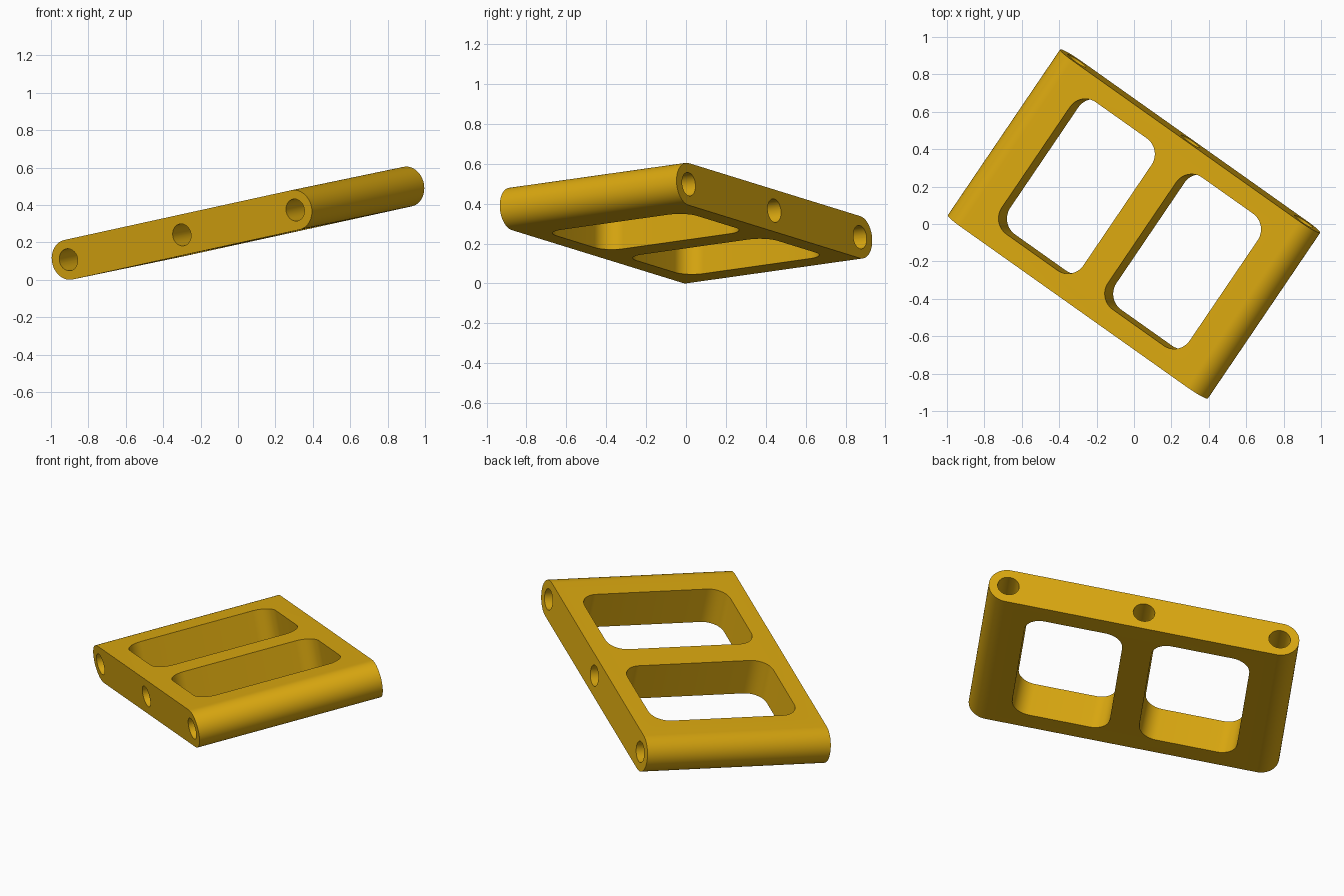
import bpy, bmesh, math
from mathutils import Vector, Matrix

if "Cube" in bpy.data.objects:
    bpy.data.objects.remove(bpy.data.objects["Cube"])

S = 0.01078                       # size of one plan unit
HALF_L, HALF_W, R = 70, 50, 10    # end-axis offset, half depth, end radius

# Tilted frame: u = long direction, v = hole direction, w = plate normal
u = Vector((0.803, -0.569, 0.176)).normalized()
v = Vector((0.566, 0.816, 0.118))
v = (v - u * v.dot(u)).normalized()
w = u.cross(v)
frame = Matrix((u, v, w)).transposed().to_4x4()


def arc(cx, cy, r, a0, a1, n):
    return [(cx + r * math.cos(math.radians(a0 + (a1 - a0) * i / n)),
             cy + r * math.sin(math.radians(a0 + (a1 - a0) * i / n))) for i in range(n + 1)]


def prism(name, outline, half, along):
    """Extrude an outline by +-half along local v or w."""
    def place(p, h):
        return Vector((p[0], h, p[1]) if along == 'v' else (p[0], p[1], h)) * S
    bm = bmesh.new()
    lo = [bm.verts.new(place(p, -half)) for p in outline]
    hi = [bm.verts.new(place(p, half)) for p in outline]
    bm.faces.new(lo)
    bm.faces.new(hi)
    for i in range(len(lo)):
        j = (i + 1) % len(lo)
        bm.faces.new((lo[i], lo[j], hi[j], hi[i]))
    bmesh.ops.recalc_face_normals(bm, faces=bm.faces[:])
    me = bpy.data.meshes.new(name)
    bm.to_mesh(me)
    bm.free()
    ob = bpy.data.objects.new(name, me)
    bpy.context.collection.objects.link(ob)
    return ob


# Plate with two rounded long ends
plate = prism("link_plate",
              arc(HALF_L, 0, R, -90, 90, 32) + arc(-HALF_L, 0, R, 90, 270, 32), HALF_W, 'v')

# Cutters: three bores along the depth and two rounded windows
cutters = [prism("bore_cutter", arc(x, 0, 5.5, 0, 360, 40)[:-1], HALF_W + 5, 'v')
           for x in (-HALF_L, 0, HALF_L)]
for side in (-1, 1):
    cx, hx, hy, r = side * 32.8, 25.2, 39.8, 9.5
    pts = []
    for k, (sx, sy) in enumerate(((1, 1), (-1, 1), (-1, -1), (1, -1))):
        pts += arc(cx + sx * (hx - r), sy * (hy - r), r, 90 * k, 90 * k + 90, 12)
    cutters.append(prism("window_cutter", pts, R + 5, 'w'))

bpy.context.view_layer.objects.active = plate
plate.select_set(True)
for c in cutters:
    m = plate.modifiers.new("cut", 'BOOLEAN')
    m.operation, m.solver, m.object = 'DIFFERENCE', 'EXACT', c
    bpy.ops.object.modifier_apply(modifier=m.name)
    bpy.data.objects.remove(c)

# Tilt into place and stand on the ground
plate.data.transform(frame)
zmin = min(p.co.z for p in plate.data.vertices)
plate.data.transform(Matrix.Translation((0, 0, -zmin)))

gold = bpy.data.materials.new("golden_yellow")
gold.diffuse_color = (0.70, 0.39, 0.005, 1)
gold.use_nodes = True
gold.node_tree.nodes["Principled BSDF"].inputs["Base Color"].default_value = gold.diffuse_color
plate.data.materials.clear()
plate.data.materials.append(gold)
bpy.ops.object.shade_smooth_by_angle(angle=math.radians(30))
